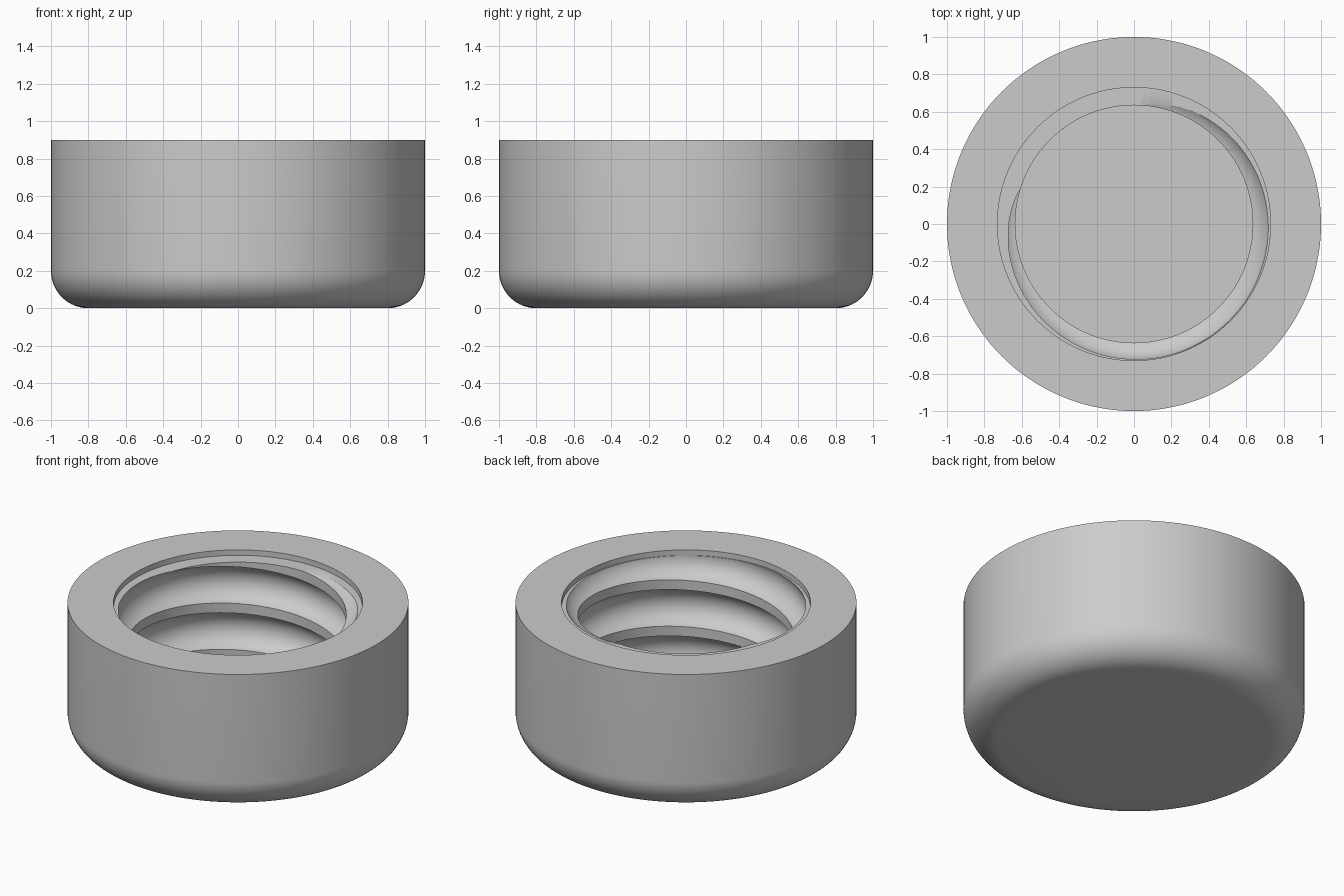
import bpy
import bmesh
from math import sin, cos, pi, radians

cube = bpy.data.objects.get("Cube")
if cube:
    bpy.data.objects.remove(cube, do_unlink=True)

SEGMENTS = 144
HEIGHT, LEDGE, FLOOR = 0.9, 0.865, 0.1
BORE, COUNTERBORE, FILLET = 0.635, 0.73, 0.2
PITCH, GROOVE, GROOVE_PATH = 0.3, 0.123, 0.604

grey = bpy.data.materials.new("plain grey")
grey.use_nodes = True
colour = (0.6, 0.6, 0.6, 1)
grey.diffuse_color = colour
grey.node_tree.nodes["Principled BSDF"].inputs["Base Color"].default_value = colour


def sweep(name, rings, closed_rings):
    """Skin a row of rings, capping both ends."""
    bm = bmesh.new()
    rows = [[bm.verts.new(p) for p in ring] for ring in rings]
    for a, b in zip(rows, rows[1:]):
        n = len(a)
        for i in range(n):
            j = (i + 1) % n
            bm.faces.new((a[i], a[j], b[j], b[i]))
    if closed_rings:
        bm.faces.new(rows[0])
        bm.faces.new(rows[-1])
    bmesh.ops.recalc_face_normals(bm, faces=bm.faces)
    mesh = bpy.data.meshes.new(name)
    bm.to_mesh(mesh)
    bm.free()
    obj = bpy.data.objects.new(name, mesh)
    bpy.context.collection.objects.link(obj)
    mesh.materials.append(grey)
    return obj


# Cap body: rounded base, straight side, counterbored mouth, flat floor
profile = []
for i in range(21):
    a = pi / 2 * i / 20
    profile.append((1 - FILLET + FILLET * sin(a), FILLET - FILLET * cos(a)))
profile += [(1, HEIGHT), (COUNTERBORE, HEIGHT), (COUNTERBORE, LEDGE),
            (BORE, LEDGE), (BORE, FLOOR)]
turn = [2 * pi * i / SEGMENTS for i in range(SEGMENTS)]
cap = sweep("threaded_cap",
            [[(r * cos(t), r * sin(t), z) for t in turn] for r, z in profile], True)

# Helical tube that cuts the round-bottomed thread into the bore
start, end = -460, 480
steps = (end - start) // 3
tube = []
for i in range(steps + 1):
    deg = start + (end - start) * i / steps
    t = radians(deg)
    z = LEDGE + PITCH * (deg - 305) / 360
    ring = []
    for k in range(36):
        a = 2 * pi * k / 36
        r = GROOVE_PATH + GROOVE * cos(a)
        ring.append((r * cos(t), r * sin(t), z + GROOVE * sin(a)))
    tube.append(ring)
cutter = sweep("thread_cutter", tube, True)
cutter.hide_render = True

cut = cap.modifiers.new("thread", 'BOOLEAN')
cut.operation = 'DIFFERENCE'
cut.solver = 'EXACT'
cut.object = cutter

# Bake the cut, drop the cutter and smooth the curved surfaces
bpy.ops.object.select_all(action='DESELECT')
cap.select_set(True)
bpy.context.view_layer.objects.active = cap
bpy.ops.object.modifier_apply(modifier=cut.name)
bpy.data.objects.remove(cutter, do_unlink=True)
bpy.ops.object.shade_smooth_by_angle(angle=radians(30))
